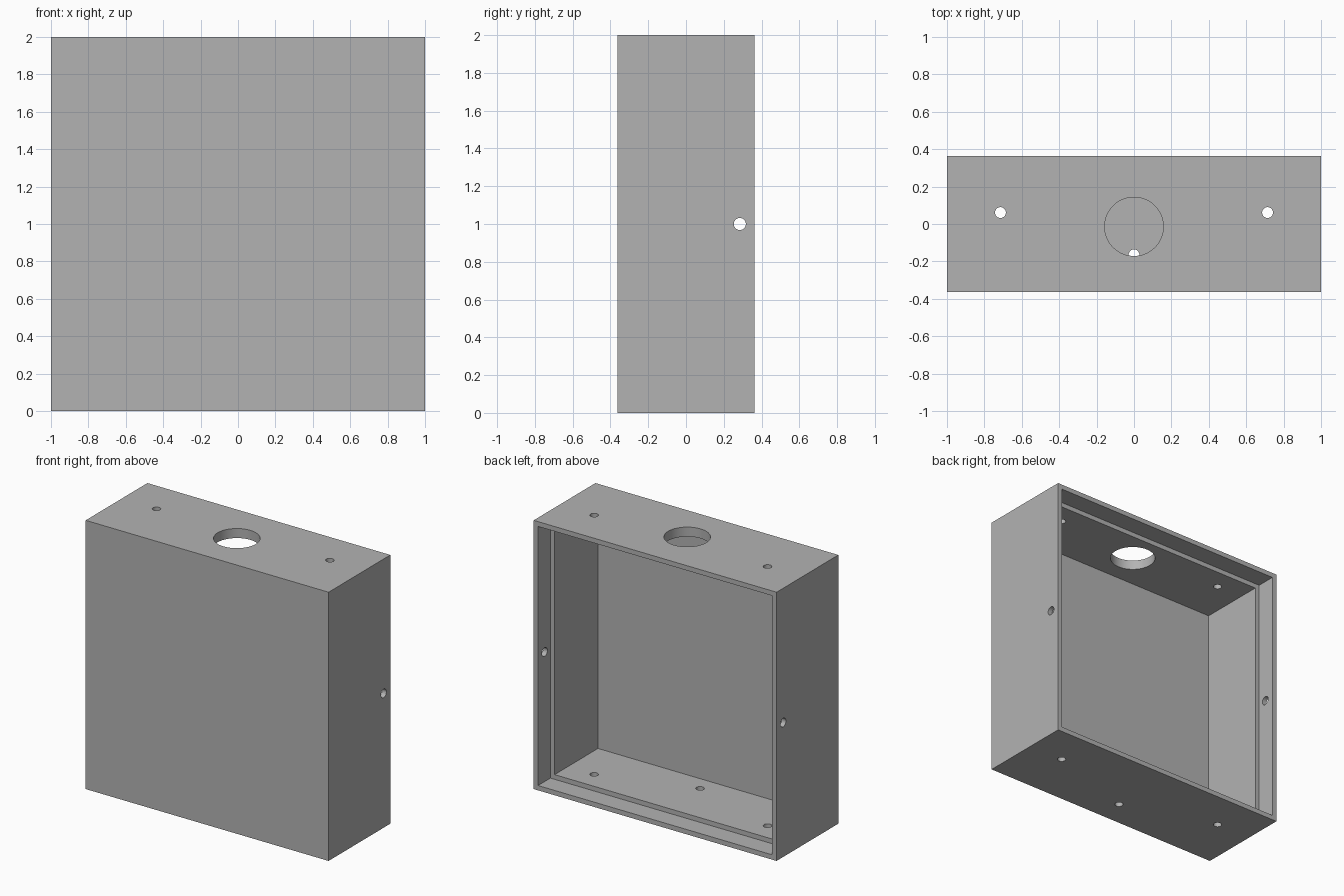
import bpy
import math

default = bpy.data.objects.get("Cube")
if default:
    bpy.data.objects.remove(default, do_unlink=True)

# Overall dimensions
DEPTH = 0.363      # half depth
WALL = 0.071
LIP = 0.036        # thin rim around the open back
REBATE = 0.145     # depth of the recess for the back panel

grey = bpy.data.materials.new("plain_grey")
grey.use_nodes = True
colour = (0.45, 0.45, 0.45, 1)
grey.diffuse_color = colour
grey.node_tree.nodes["Principled BSDF"].inputs["Base Color"].default_value = colour


def block(name, half_width, y0, y1):
    """Square block centred on the box, spanning y0 to y1."""
    bpy.ops.mesh.primitive_cube_add(size=1, location=(0, (y0 + y1) / 2, 1))
    ob = bpy.context.object
    ob.name = name
    ob.scale = (2 * half_width, y1 - y0, 2 * half_width)
    bpy.ops.object.transform_apply(location=True, rotation=True, scale=True)
    ob.data.materials.append(grey)
    return ob


def drill(name, radius, length, location, sideways=False):
    """Cylindrical cutter, vertical or along x."""
    turn = (0, math.pi / 2, 0) if sideways else (0, 0, 0)
    bpy.ops.mesh.primitive_cylinder_add(vertices=48, radius=radius, depth=length,
                                        location=location, rotation=turn)
    ob = bpy.context.object
    ob.name = name
    ob.data.materials.append(grey)
    return ob


# Open-backed box
box = block("box_shell", 1, -DEPTH, DEPTH)

# Cavity, stepped recess at the back, and drilled holes
cutters = [
    block("cavity_cutter", 1 - WALL, -DEPTH + WALL, DEPTH + 0.2),
    block("recess_cutter", 1 - LIP, DEPTH - REBATE, DEPTH + 0.3),
    drill("top_opening_cutter", 0.157, 0.3, (0, -0.014, 2)),
    drill("cable_hole_cutter", 0.029, 0.3, (0, -0.165, 0)),
    drill("side_hole_cutter", 0.032, 2.4, (0, 0.285, 1), sideways=True),
]
for side in (-1, 1):
    cutters.append(drill("screw_hole_cutter", 0.029, 2.4, (side * 0.714, 0.061, 1)))

for cutter in cutters:
    cutter.hide_render = True
    cut = box.modifiers.new(cutter.name, 'BOOLEAN')
    cut.operation = 'DIFFERENCE'
    cut.solver = 'EXACT'
    cut.object = cutter

# Apply the cuts and discard the cutters
bpy.ops.object.select_all(action='DESELECT')
box.select_set(True)
bpy.context.view_layer.objects.active = box
for cutter in cutters:
    bpy.ops.object.modifier_apply(modifier=box.modifiers[0].name)
for cutter in cutters:
    bpy.data.objects.remove(cutter, do_unlink=True)

bpy.ops.object.shade_smooth_by_angle(angle=math.radians(30))
